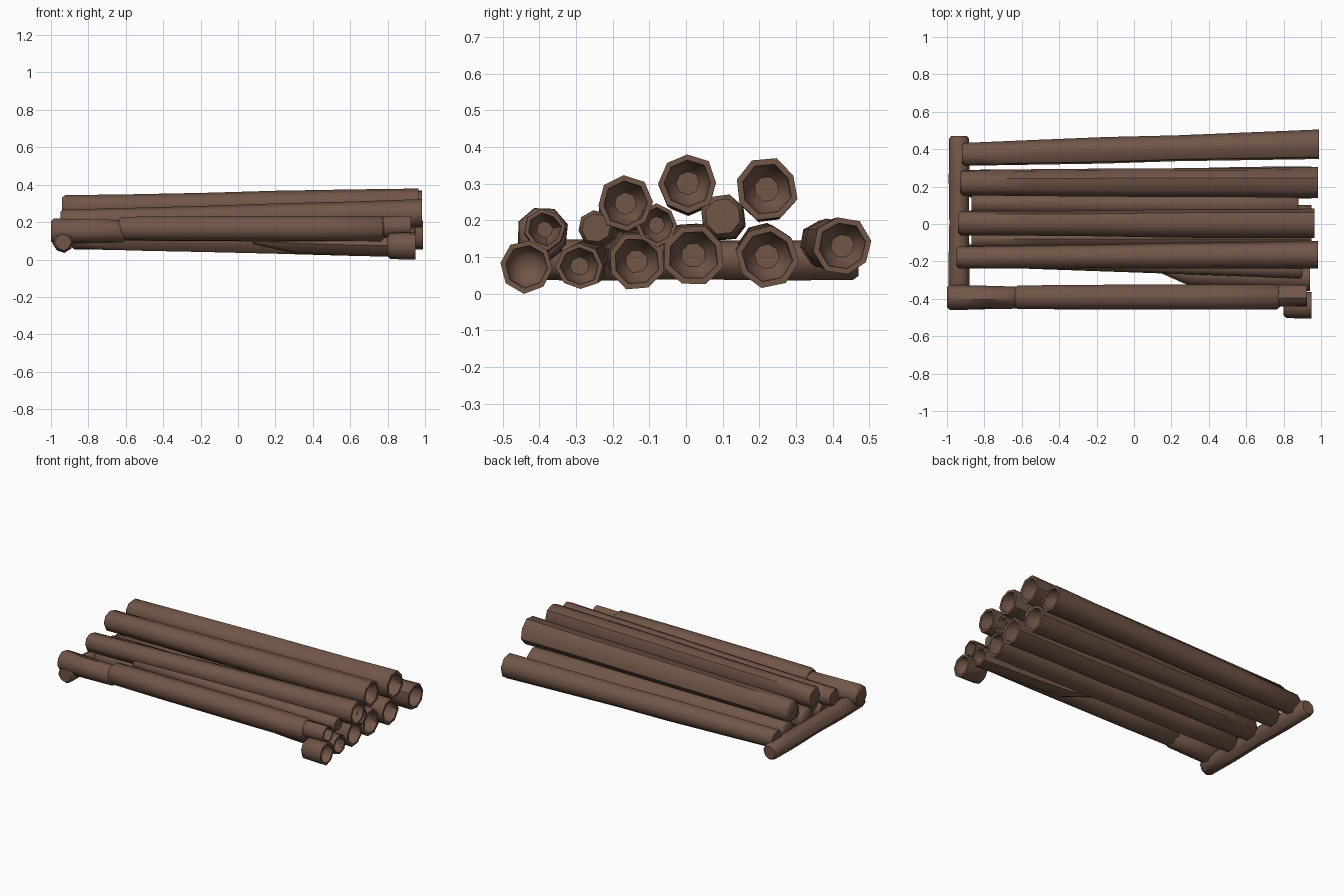
import bpy, bmesh, math, random
from mathutils import Vector

random.seed(4)
cube = bpy.data.objects.get("Cube")
if cube:
    bpy.data.objects.remove(cube)

# Single bark colour
bark = bpy.data.materials.new("bark_brown")
bark.use_nodes = True
colour = (0.165, 0.092, 0.064, 1)
bark.diffuse_color = colour
shader = next(n for n in bark.node_tree.nodes if n.type == 'BSDF_PRINCIPLED')
shader.inputs["Base Color"].default_value = colour
shader.inputs["Roughness"].default_value = 0.9


def resample(start, end, count):
    """Evenly spaced stations with a little natural wobble in the middle."""
    out = []
    for i in range(count + 1):
        t = i / count
        p = [a + (b - a) * t for a, b in zip(start, end)]
        if 0 < i < count:
            p[3] *= random.uniform(0.96, 1.04)
        out.append(tuple(p))
    return out


def make_log(name, stations, hollow=True, across=False, sides=8, depth=0.09):
    """Loft rings through (x, y, z, radius); the last end may be hollow."""
    bm = bmesh.new()
    spin = random.uniform(0, 1)
    wobble = [random.uniform(0.95, 1.05) for _ in range(sides)]

    def ring(x, y, z, r):
        verts = []
        for i in range(sides):
            a = spin + math.tau * i / sides
            u, v = r * wobble[i] * math.cos(a), r * wobble[i] * math.sin(a)
            offset = Vector((u, 0, v)) if across else Vector((0, u, v))
            verts.append(bm.verts.new(Vector((x, y, z)) + offset))
        return verts

    def inward(station, distance, scale):
        x, y, z, r = station
        return (x, y + distance, z, r * scale) if across else (x + distance, y, z, r * scale)

    first, last = stations[0], stations[-1]
    # Chamfered closed start, then the body
    path = [inward(first, 0, 0.8), inward(first, 0.015, 1)] + stations[1:]
    if hollow:
        # Rim and cup-shaped hollow
        path += [inward(last, 0, 0.8), inward(last, -depth * 0.6, 0.74),
                 inward(last, -depth, 0.4)]
    else:
        path[-1] = inward(last, -0.015, 1)
        path.append(inward(last, 0, 0.8))
    rings = [ring(*p) for p in path]
    for a, b in zip(rings, rings[1:]):
        for i in range(sides):
            j = (i + 1) % sides
            bm.faces.new((a[i], a[j], b[j], b[i]))
    bm.faces.new(rings[0])
    bm.faces.new(rings[-1])
    bmesh.ops.recalc_face_normals(bm, faces=bm.faces)
    mesh = bpy.data.meshes.new(name)
    bm.to_mesh(mesh)
    bm.free()
    mesh.materials.append(bark)
    obj = bpy.data.objects.new(name, mesh)
    bpy.context.collection.objects.link(obj)
    bpy.ops.object.select_all(action='DESELECT')
    obj.select_set(True)
    bpy.context.view_layer.objects.active = obj
    bpy.ops.object.shade_smooth_by_angle(angle=math.radians(50))
    return obj


# Full-length logs: start and end as (x, y, z, radius)
long_logs = {
    "top_log_front": ((-.95, -.18, .205, .06), (.985, -.165, .245, .076)),
    "top_log_middle": ((-.94, .005, .28, .066), (.965, .005, .302, .08)),
    "top_log_back": ((-.93, .22, .265, .07), (.985, .22, .285, .085)),
    "bottom_log_front": ((-.89, -.17, .12, .065), (.94, -.135, .088, .08)),
    "bottom_log_middle": ((-.89, .005, .125, .07), (.95, .02, .105, .085)),
    "bottom_log_back": ((-.89, .21, .125, .07), (.95, .22, .102, .086)),
    "outer_log_back": ((-.92, .373, .138, .062), (.99, .427, .13, .08)),
    "filler_log_middle": ((-.87, -.08, .18, .05), (.95, -.08, .187, .058)),
}
for name, (start, end) in long_logs.items():
    make_log(name, resample(start, end, 5))

# Solid filler logs in the gaps
make_log("filler_log_front", resample((-.6, -.2, .17, .04), (.9, -.245, .18, .05), 4),
         hollow=False)
make_log("filler_log_back", resample((-.87, .11, .2, .055), (.88, .1, .212, .062), 4),
         hollow=False)

# Broken log that tapers to a point under the pile
make_log("broken_log", [(.08, -.22, .1, .02), (.3, -.27, .09, .06),
                        (.6, -.28, .08, .063), (.94, -.29, .075, .065)])

# Front outer log: plain left section, thicker sleeve, thin right tip
make_log("outer_log_front", resample((-1, -.39, .15, .068), (-.6, -.392, .15, .06), 2),
         hollow=False)
make_log("outer_log_front_sleeve", resample((-.635, -.392, .165, .066), (.78, -.39, .165, .07), 4),
         hollow=False)
make_log("outer_log_front_tip", resample((.7, -.385, .17, .055), (.925, -.385, .175, .055), 2))

# Short stub under the front tip
make_log("short_stub", resample((.8, -.433, .075, .07), (.95, -.433, .075, .073), 1), depth=.06)

# Cross log under the left ends
make_log("cross_log", resample((-.935, -.46, .092, .054), (-.935, .47, .09, .052), 4),
         hollow=False, across=True)
